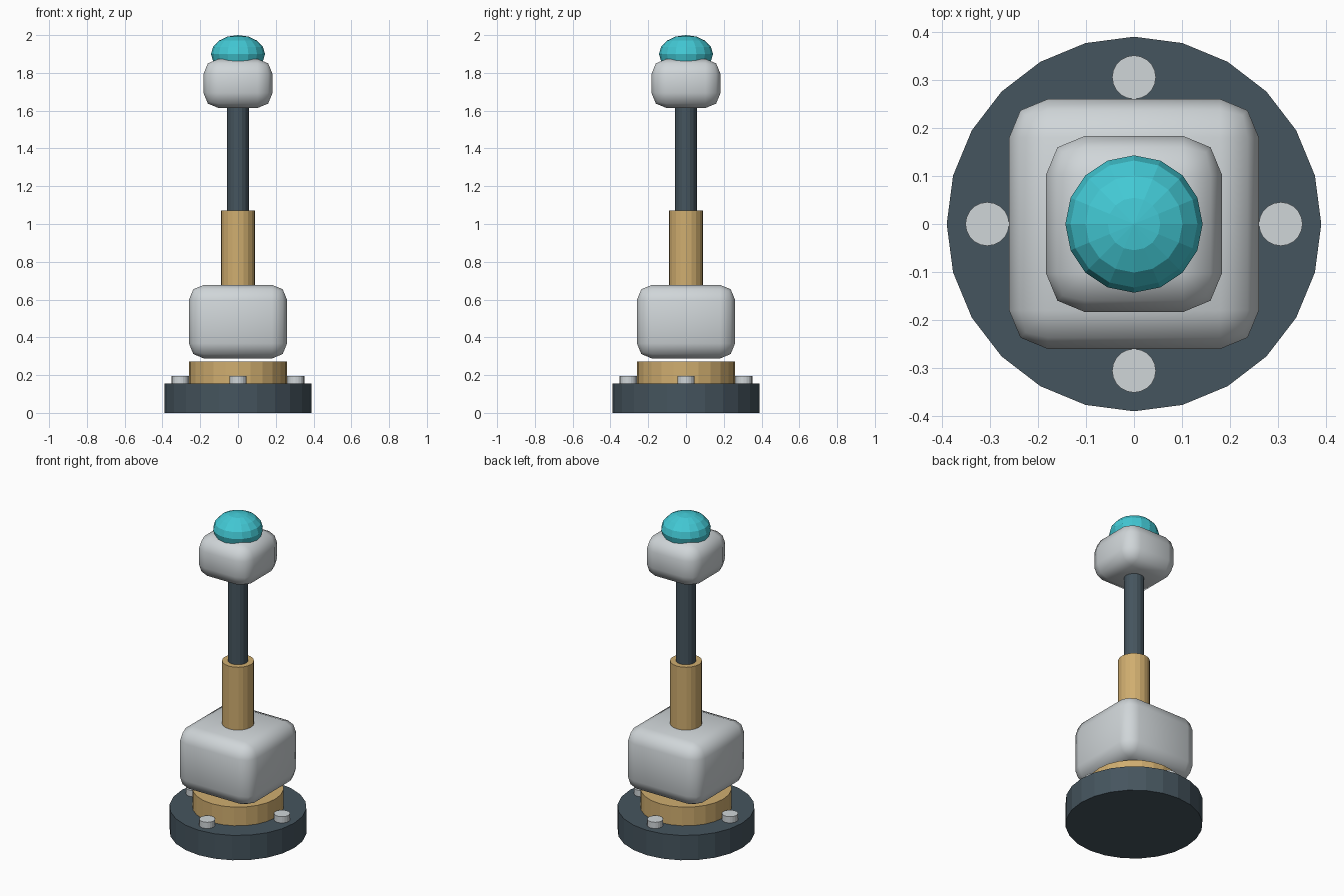
import bpy
import math

if "Cube" in bpy.data.objects:
    bpy.data.objects.remove(bpy.data.objects["Cube"], do_unlink=True)


def material(name, rgb):
    mat = bpy.data.materials.new(name)
    mat.use_nodes = True
    mat.diffuse_color = (*rgb, 1)
    mat.node_tree.nodes["Principled BSDF"].inputs["Base Color"].default_value = (*rgb, 1)
    return mat


slate = material("dark slate", (0.06, 0.09, 0.112))
brass = material("brass", (0.63, 0.42, 0.16))
grey = material("light grey", (0.63, 0.67, 0.69))
teal = material("teal", (0.055, 0.58, 0.66))


def finish(name, mat):
    obj = bpy.context.object
    obj.name = name
    obj.data.materials.append(mat)
    return obj


def cylinder(name, mat, radius, bottom, top, sides, x=0, y=0):
    bpy.ops.mesh.primitive_cylinder_add(vertices=sides, radius=radius, depth=top - bottom,
                                        location=(x, y, (bottom + top) / 2))
    return finish(name, mat)


def rounded_block(name, mat, half, bottom, top):
    bpy.ops.mesh.primitive_cube_add(size=1, location=(0, 0, (bottom + top) / 2))
    block = finish(name, mat)
    block.scale = (half * 2, half * 2, top - bottom)
    bpy.ops.object.transform_apply(location=False, rotation=False, scale=True)
    bevel = block.modifiers.new("rounded edges", "BEVEL")
    bevel.width = 0.08
    bevel.segments = 2
    bpy.ops.object.shade_smooth()
    return block


# Base disc and turntable collar
cylinder("base", slate, 0.39, 0, 0.156, 24)
cylinder("collar", brass, 0.26, 0.156, 0.273, 24)

# Four bolts around the base
for i in range(4):
    a = i * math.pi / 2
    cylinder(f"bolt_{i + 1}", grey, 0.0455, 0.13, 0.195, 20,
             0.3055 * math.cos(a), 0.3055 * math.sin(a))

# Body, sleeve, rod and head
rounded_block("body", grey, 0.26, 0.288, 0.678)
cylinder("sleeve", brass, 0.091, 0.6, 1.072, 20)
cylinder("rod", slate, 0.0575, 1.0, 1.68, 16)
rounded_block("head", grey, 0.183, 1.614, 1.874)

# Faceted dome on top
bpy.ops.mesh.primitive_uv_sphere_add(segments=16, ring_count=8, radius=1, location=(0, 0, 1.9))
dome = finish("dome", teal)
dome.scale = (0.143, 0.143, 0.1)
